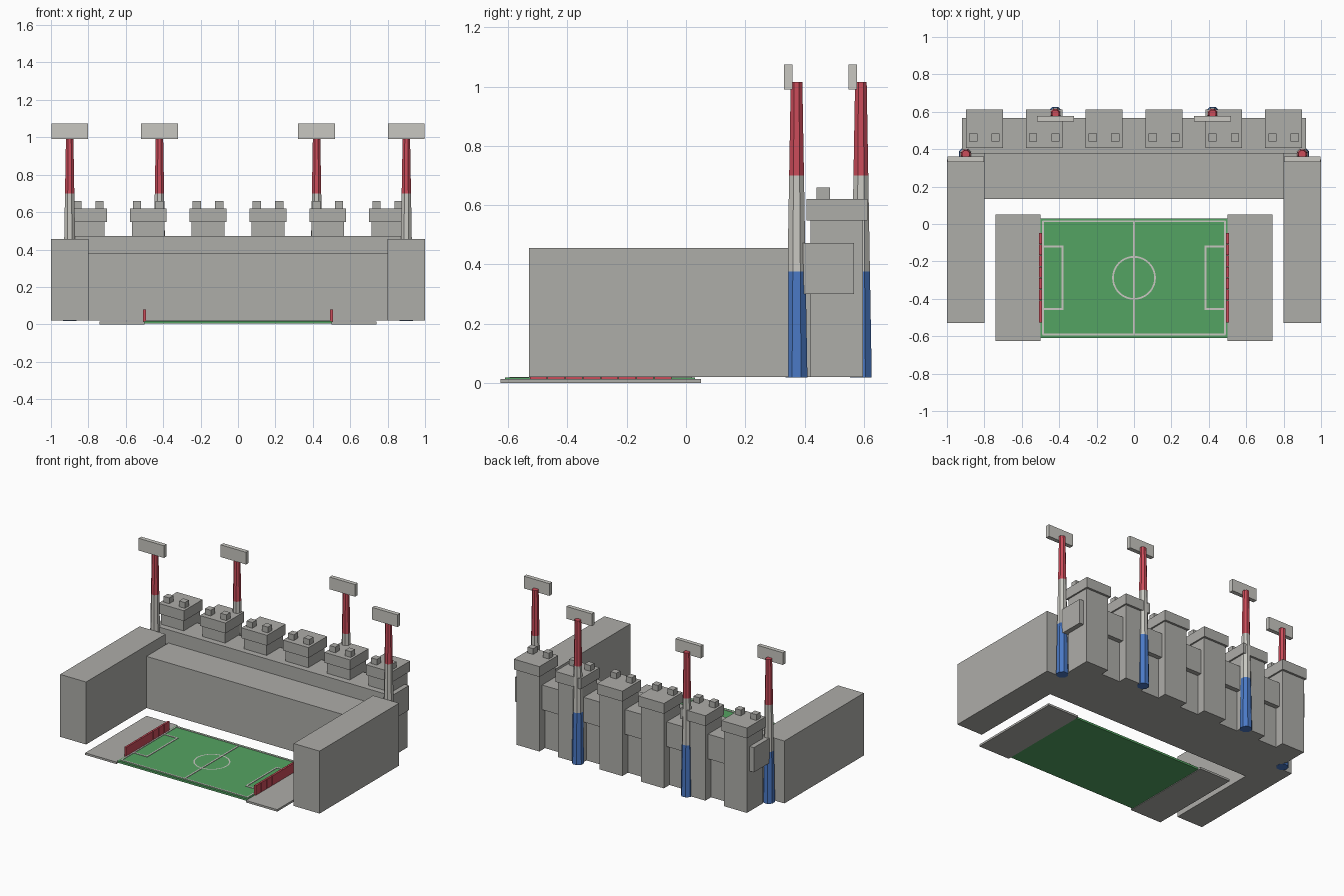
import bpy, bmesh, math
from mathutils import Matrix

cube = bpy.data.objects.get("Cube")
if cube:
    bpy.data.objects.remove(cube)


def material(name, rgb):
    # display colour (0-255) to linear
    col = [((c / 255 + 0.055) / 1.055) ** 2.4 for c in rgb] + [1]
    m = bpy.data.materials.new(name)
    m.use_nodes = True
    m.diffuse_color = col
    m.node_tree.nodes["Principled BSDF"].inputs["Base Color"].default_value = col
    return m


CONCRETE = material("concrete grey", (174, 173, 169))
PALE = material("pale grey", (200, 199, 193))
GREEN = material("grass green", (84, 163, 98))
RED = material("red", (203, 76, 90))
BLUE = material("blue", (74, 121, 197))


def add_object(name, bm, *mats):
    mesh = bpy.data.meshes.new(name)
    bm.to_mesh(mesh)
    bm.free()
    for m in mats:
        mesh.materials.append(m)
    ob = bpy.data.objects.new(name, mesh)
    bpy.context.collection.objects.link(ob)
    return ob


def add_box(bm, x, y, z):
    # x, y, z are (low, high) ranges
    spans = (x, y, z)
    mid = [(a + b) / 2 for a, b in spans]
    size = [abs(b - a) for a, b in spans]
    mat = Matrix.Translation(mid) @ Matrix.Diagonal((*size, 1))
    bmesh.ops.create_cube(bm, size=1, matrix=mat)


def boxes(name, mat, *spans):
    bm = bmesh.new()
    for s in spans:
        add_box(bm, *s)
    return add_object(name, bm, mat)


def around(c, half):
    return (c - half, c + half)


# Stands
boxes("main_stand", CONCRETE, ((-0.8, 0.8), (0.135, 0.38), (0.02, 0.38)))
boxes("rear_wall", CONCRETE, ((-0.88, 0.88), (0.345, 0.535), (0.02, 0.37)))
boxes("upper_gallery", CONCRETE, ((-0.92, 0.92), (0.378, 0.567), (0.3, 0.472)))
for s, side in ((1, "left"), (-1, "right")):
    boxes(side + "_stand", CONCRETE, ((s * 0.8, s), (-0.53, 0.345), (0.02, 0.455)))
    boxes(side + "_apron", CONCRETE, ((s * 0.5, s * 0.74), (-0.625, 0.05), (0, 0.014)))

# Towers with overhanging caps and two small blocks on each roof
for i in range(6):
    x = -0.8 + 0.32 * i
    boxes("tower", CONCRETE, (around(x, 0.0875), (0.42, 0.597), (0.02, 0.548)))
    boxes("tower_cap", CONCRETE, (around(x, 0.0985), (0.407, 0.612), (0.548, 0.62)))
    boxes("roof_blocks", CONCRETE,
          *((around(x + d, 0.022), (0.44, 0.485), (0.62, 0.66)) for d in (-0.06, 0.06)))


# Floodlight masts: tapered octagons in three colour bands
def mast(x, y):
    levels = (0.018, 0.377, 0.7, 1.015)
    bm = bmesh.new()
    rings = []
    for z in levels:
        r = 0.04 - 0.0185 * z
        rings.append([bm.verts.new((x + r * math.cos(a), y + r * math.sin(a), z))
                      for a in (math.pi * (k + 0.5) / 4 for k in range(8))])
    for band in range(3):
        low, high = rings[band], rings[band + 1]
        for k in range(8):
            n = (k + 1) % 8
            f = bm.faces.new((low[k], low[n], high[n], high[k]))
            f.material_index = band
    bm.faces.new(rings[0][::-1])
    bm.faces.new(rings[-1]).material_index = 2
    add_object("floodlight_mast", bm, BLUE, PALE, RED)
    boxes("floodlight_panel", PALE, (around(x, 0.098), (y - 0.042, y - 0.013), (0.99, 1.075)))


for s in (-1, 1):
    mast(s * 0.9, 0.373)
    mast(s * 0.42, 0.59)

# Pitch
boxes("pitch", GREEN, ((-0.5, 0.5), (-0.61, 0.03), (0.004, 0.018)))

# Painted lines as thin plates
LINE_Z = (0.017, 0.021)
T = 0.005


def line_x(x0, x1, y):
    return ((x0, x1), around(y, T), LINE_Z)


def line_y(x, y0, y1):
    return (around(x, T), (y0, y1), LINE_Z)


lines = [line_x(-0.49, 0.49, -0.59), line_x(-0.49, 0.49, 0.015), line_y(0, -0.59, 0.015)]
for s in (-1, 1):
    lines += [line_y(s * 0.486, -0.59, 0.015), line_y(s * 0.383, -0.46, -0.115),
              line_x(s * 0.383, s * 0.486, -0.455), line_x(s * 0.383, s * 0.486, -0.12)]
boxes("pitch_lines", PALE, *lines)

# Centre circle as a flat ring
bm = bmesh.new()
N = 40
ring = []
for k in range(N):
    a = 2 * math.pi * k / N
    ring.append([bm.verts.new((r * math.cos(a), -0.288 + r * math.sin(a), 0.021))
                 for r in (0.108, 0.117)])
for k in range(N):
    a, b = ring[k], ring[(k + 1) % N]
    bm.faces.new((a[0], a[1], b[1], b[0]))
add_object("centre_circle", bm, PALE)

# Red panel fences behind each goal line
for s, side in ((1, "left"), (-1, "right")):
    step = 0.06
    boxes(side + "_fence", RED,
          *((around(s * 0.5, 0.007), (-0.527 + step * k, -0.529 + step * (k + 1)), (0.012, 0.08))
            for k in range(8)))
